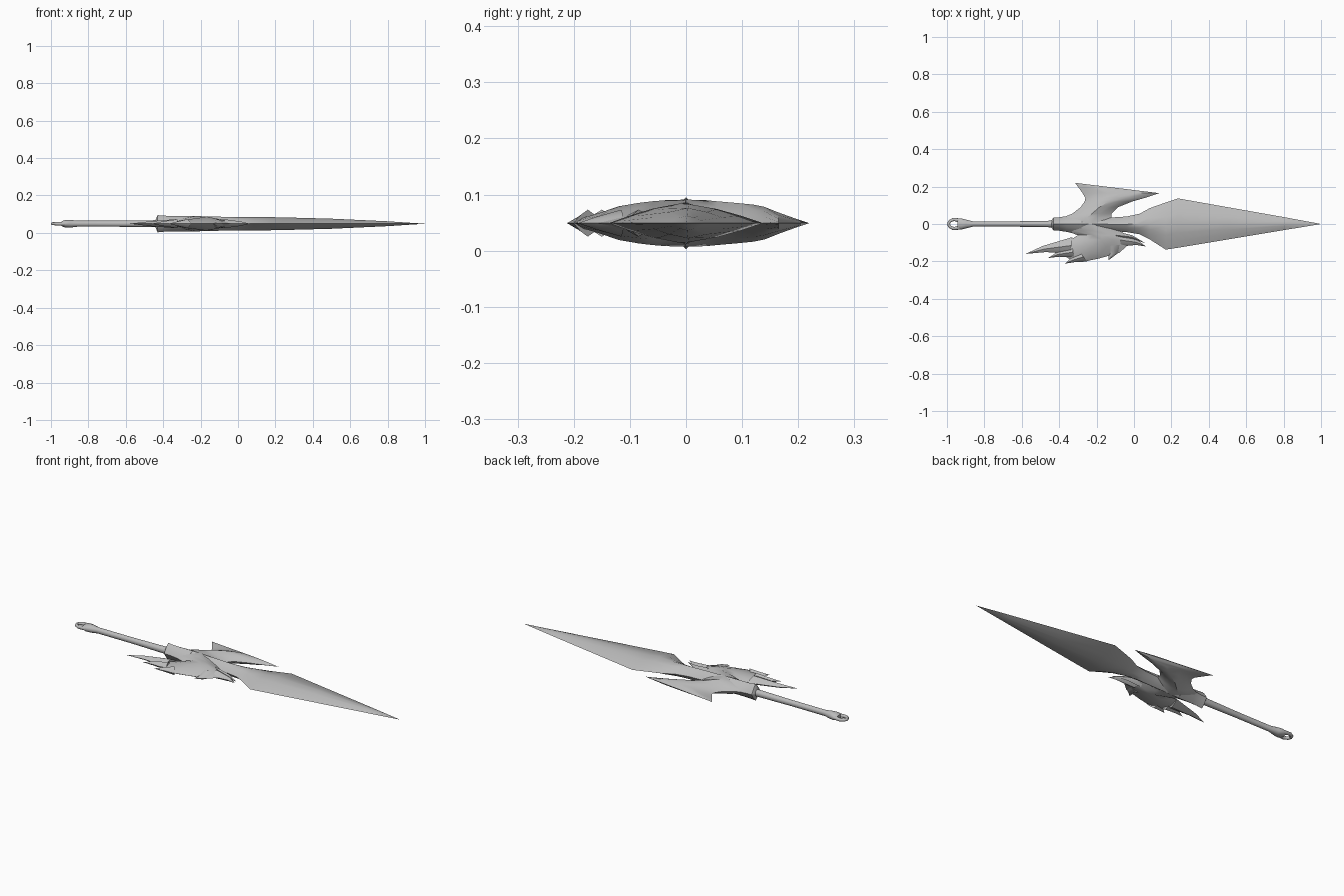
import bpy, math

cube = bpy.data.objects.get("Cube")
if cube:
    bpy.data.objects.remove(cube)

MID = 0.049   # height of the flat symmetry plane

steel = bpy.data.materials.new("grey steel")
steel.use_nodes = True
steel.diffuse_color = (0.5, 0.5, 0.5, 1)
steel.node_tree.nodes["Principled BSDF"].inputs["Base Color"].default_value = (0.5, 0.5, 0.5, 1)


def ridge(t):
    return 1 - abs(t) ** 1.4


def rounded(t):
    return math.sqrt(max(0, 1 - t * t))


def loft(name, sections, profile=ridge, steps=8, mirror=False, angle=40):
    """Skin lens sections, each given as (edge a, edge b, half thickness)."""
    verts, faces = [], []
    ring = 2 * steps
    for (ax, ay), (bx, by), h in sections:
        for i in range(ring):
            t = -math.cos(math.pi * i / steps)
            side = 1 if i <= steps else -1
            u = (t + 1) / 2
            verts.append((ax + (bx - ax) * u, ay + (by - ay) * u,
                          MID + side * h * profile(t)))
    for s in range(len(sections) - 1):
        for i in range(ring):
            j = (i + 1) % ring
            a, b = s * ring, (s + 1) * ring
            faces.append((a + i, a + j, b + j, b + i))
    faces.append(tuple(reversed(range(ring))))
    faces.append(tuple(range(len(verts) - ring, len(verts))))
    mesh = bpy.data.meshes.new(name)
    mesh.from_pydata(verts, [], faces)
    mesh.materials.append(steel)
    obj = bpy.data.objects.new(name, mesh)
    bpy.context.collection.objects.link(obj)
    bpy.ops.object.select_all(action="DESELECT")
    obj.select_set(True)
    bpy.context.view_layer.objects.active = obj
    # Merge collapsed tips and turn all faces outward
    bpy.ops.object.mode_set(mode="EDIT")
    bpy.ops.mesh.select_all(action="SELECT")
    bpy.ops.mesh.remove_doubles(threshold=0.0002)
    bpy.ops.mesh.normals_make_consistent(inside=False)
    bpy.ops.object.mode_set(mode="OBJECT")
    bpy.ops.object.shade_smooth_by_angle(angle=math.radians(angle))
    if mirror:
        obj.modifiers.new("mirror", "MIRROR").use_axis = (False, True, False)
    return obj


def across(rows):
    """Sections running along x: (x, low y, high y, half thickness)."""
    return [((x, lo), (x, hi), h) for x, lo, hi, h in rows]


def along(rows):
    """Sections running along y: (y, left x, right x, half thickness)."""
    return [((lo, y), (hi, y), h) for y, lo, hi, h in rows]


# Blade with its neck
loft("blade", across([
    (-0.30, -0.05, 0.05, 0.042), (-0.12, -0.038, 0.035, 0.038),
    (-0.04, -0.043, 0.04, 0.036), (0.03, -0.055, 0.055, 0.036),
    (0.085, -0.083, 0.085, 0.036), (0.17, -0.137, 0.115, 0.035),
    (0.235, -0.127, 0.137, 0.034), (0.5, -0.083, 0.09, 0.027),
    (0.8, -0.033, 0.037, 0.013), (1.0, 0, 0, 0)]))

# Collar where the shaft enters the guard
loft("collar", across([
    (-0.44, -0.02, 0.02, 0.022), (-0.43, -0.036, 0.036, 0.046),
    (-0.40, -0.036, 0.036, 0.043), (-0.36, -0.042, 0.042, 0.042),
    (-0.28, -0.06, 0.06, 0.042)]))

# Axe wing
loft("axe_wing", along([
    (0, -0.39, -0.08, 0.042), (0.035, -0.38, -0.12, 0.041),
    (0.055, -0.33, -0.12, 0.039), (0.09, -0.285, -0.085, 0.036),
    (0.12, -0.264, -0.01, 0.033), (0.14, -0.26, 0.06, 0.029),
    (0.165, -0.275, 0.135, 0.019), (0.19, -0.293, -0.07, 0.01),
    (0.22, -0.315, -0.315, 0)]))

# Feathered wing core
loft("feather_wing", along([
    (0, -0.39, -0.08, 0.042), (-0.035, -0.37, -0.075, 0.041),
    (-0.06, -0.30, -0.04, 0.039), (-0.085, -0.34, -0.01, 0.036),
    (-0.12, -0.39, -0.04, 0.03), (-0.155, -0.39, -0.08, 0.018),
    (-0.185, -0.35, -0.19, 0.009), (-0.202, -0.31, -0.27, 0)]))

# Feather points: two root corners, bent middle, tip
feathers = [
    ((-0.33, -0.07), (-0.34, -0.16), (-0.49, -0.118), (-0.47, -0.15), (-0.58, -0.16)),
    ((-0.33, -0.12), (-0.32, -0.18), (-0.41, -0.15), (-0.40, -0.175), (-0.46, -0.182)),
    ((-0.29, -0.15), (-0.25, -0.20), (-0.335, -0.18), (-0.31, -0.203), (-0.37, -0.212)),
    ((-0.16, -0.12), (-0.06, -0.11), (-0.135, -0.16), (-0.085, -0.155), (-0.135, -0.193)),
    ((-0.07, -0.12), (-0.08, -0.05), (0.01, -0.112), (0.02, -0.085), (0.063, -0.12)),
    ((-0.10, -0.08), (-0.09, -0.04), (-0.01, -0.08), (-0.01, -0.06), (0.06, -0.102)),
]
for n, (a, b, c, d, tip) in enumerate(feathers):
    loft(f"feather_{n + 1}", [(a, b, 0.024), (c, d, 0.012), (tip, tip, 0)], steps=6)

# Shaft flaring into the pommel
loft("shaft", across([
    (-0.945, -0.026, 0.026, 0.012), (-0.925, -0.03, 0.03, 0.02),
    (-0.90, -0.024, 0.024, 0.021), (-0.86, -0.014, 0.014, 0.016),
    (-0.65, -0.014, 0.014, 0.016), (-0.42, -0.018, 0.018, 0.019)]), rounded)

# Pommel ring prongs around the open eye
loft("pommel_ring", [
    ((-0.925, 0.03), (-0.93, 0.006), 0.011), ((-0.97, 0.032), (-0.962, 0.016), 0.009),
    ((-0.992, 0.019), (-0.978, 0.01), 0.008), ((-1.0, 0), (-0.984, 0), 0.008)],
    rounded, mirror=True)
